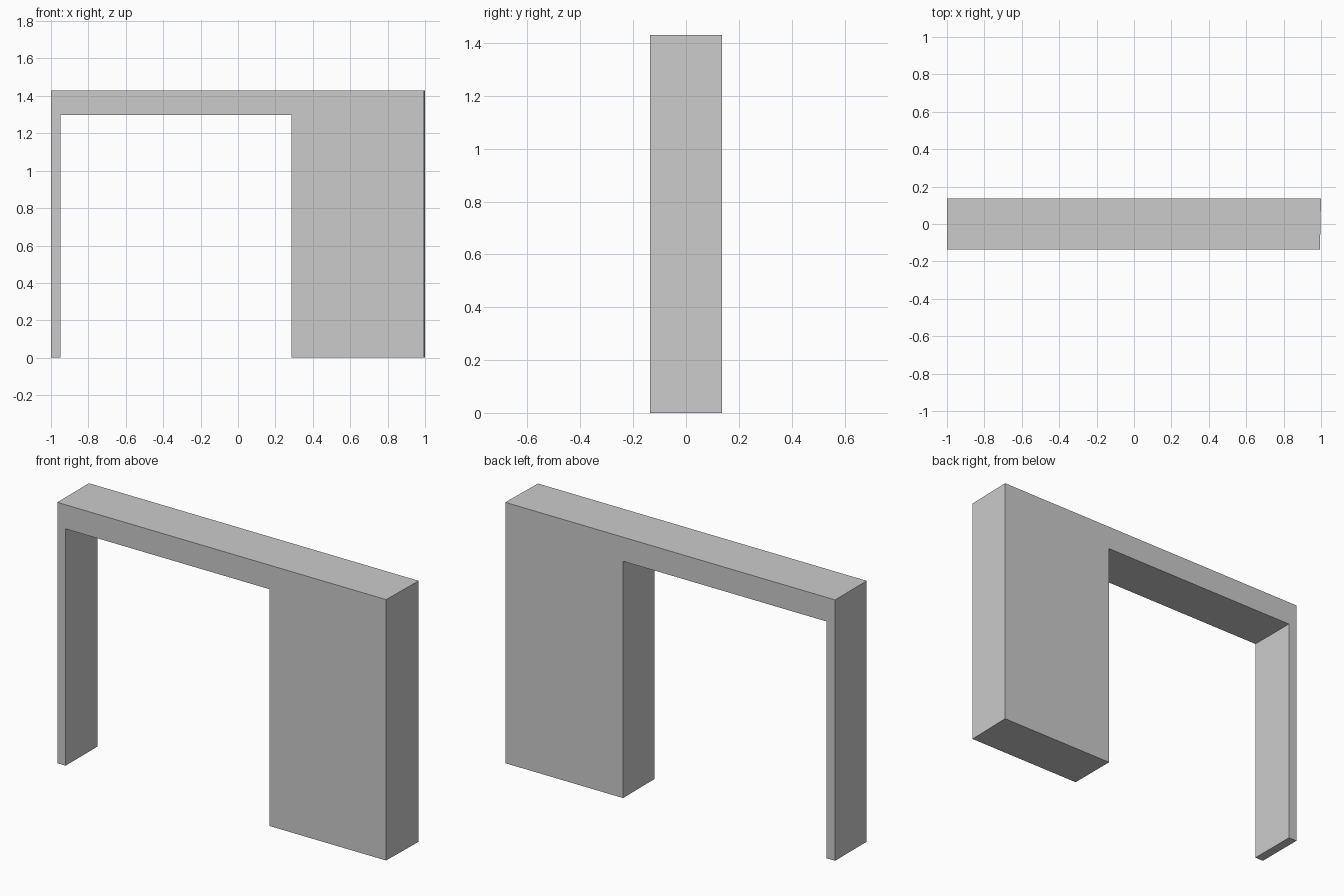
import bpy, bmesh

if "Cube" in bpy.data.objects:
    bpy.data.objects.remove(bpy.data.objects["Cube"])

HALF_DEPTH = 0.137
TOP, LINTEL = 1.43, 1.298
LEFT, OPEN_L, OPEN_R, RIGHT = -1.0, -0.949, 0.286, 1.0
END_SKEW = 0.006  # the right end is very slightly out of square

# Front outline of the wall around its doorway
profile = [(LEFT, 0), (OPEN_L, 0), (OPEN_L, LINTEL), (OPEN_R, LINTEL),
           (OPEN_R, 0), (RIGHT, 0), (RIGHT, TOP), (LEFT, TOP)]

bm = bmesh.new()
face = bm.faces.new([bm.verts.new((x, -HALF_DEPTH, z)) for x, z in profile])

# Extrude through the wall thickness
result = bmesh.ops.extrude_face_region(bm, geom=[face], use_keep_orig=True)
back = [v for v in result["geom"] if isinstance(v, bmesh.types.BMVert)]
bmesh.ops.translate(bm, verts=back, vec=(0, 2 * HALF_DEPTH, 0))

# Pull in the front edge of the right end
for v in bm.verts:
    if v.co.x > 0.99 and v.co.y < 0:
        v.co.x -= END_SKEW

bmesh.ops.recalc_face_normals(bm, faces=bm.faces)
mesh = bpy.data.meshes.new("doorway_wall")
bm.to_mesh(mesh)
bm.free()
bpy.context.collection.objects.link(bpy.data.objects.new("doorway_wall", mesh))
